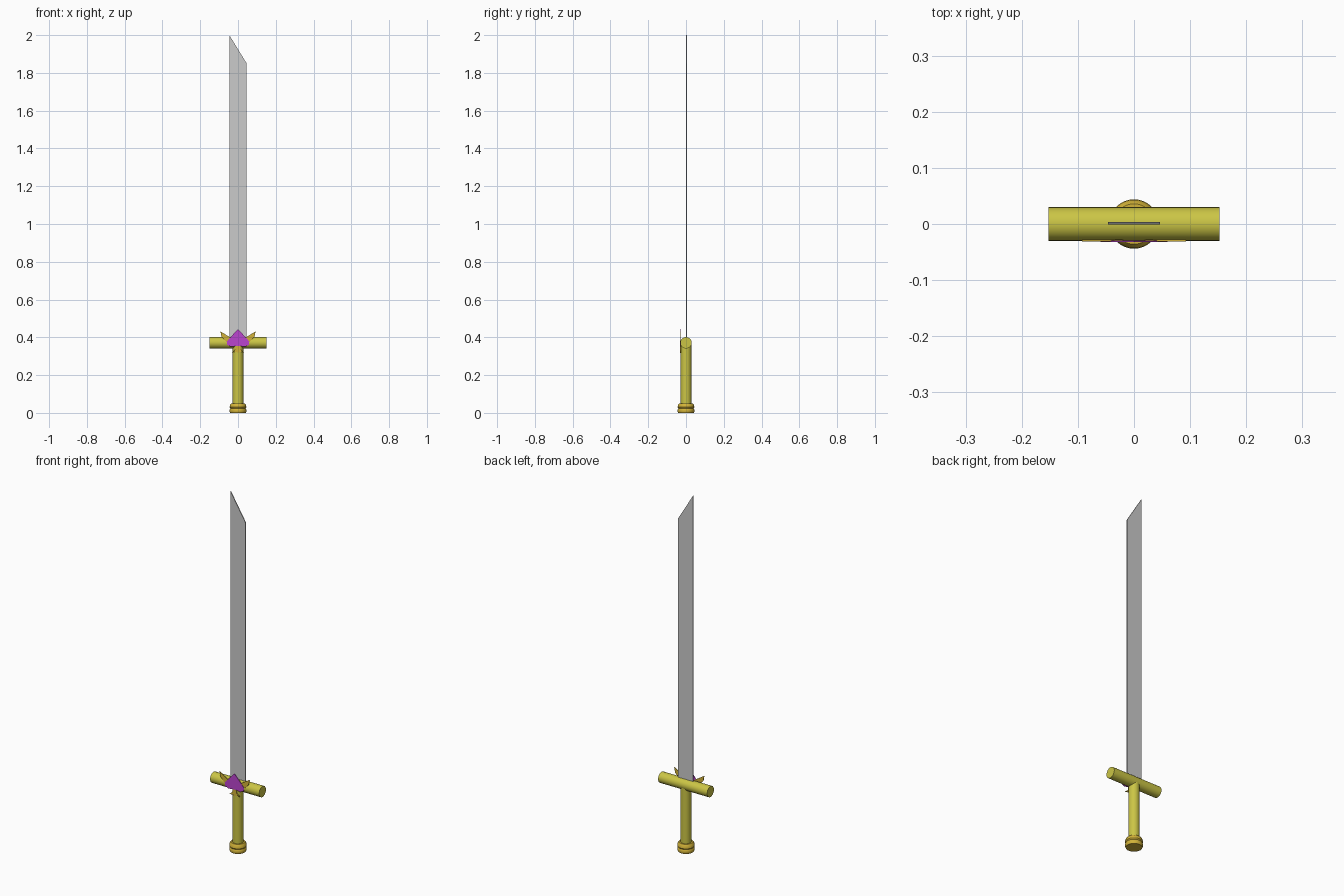
import bpy, bmesh, math
from mathutils import Matrix

if "Cube" in bpy.data.objects:
    bpy.data.objects.remove(bpy.data.objects["Cube"])


def material(name, color):
    m = bpy.data.materials.new(name)
    m.diffuse_color = color
    m.use_nodes = True
    m.node_tree.nodes["Principled BSDF"].inputs["Base Color"].default_value = m.diffuse_color
    return m


GOLD = material("gold", (0.60, 0.56, 0.06, 1))
AMBER = material("amber", (0.65, 0.45, 0.04, 1))
PURPLE = material("purple", (0.50, 0.06, 0.62, 1))


def finish(bm, name, mat=None, smooth=False):
    bmesh.ops.recalc_face_normals(bm, faces=bm.faces)
    mesh = bpy.data.meshes.new(name)
    bm.to_mesh(mesh)
    bm.free()
    ob = bpy.data.objects.new(name, mesh)
    bpy.context.collection.objects.link(ob)
    if mat:
        mesh.materials.append(mat)
    if smooth:
        bpy.ops.object.select_all(action='DESELECT')
        ob.select_set(True)
        bpy.context.view_layer.objects.active = ob
        bpy.ops.object.shade_smooth_by_angle(angle=math.radians(35))
    return ob


def plate(name, outline, y0, y1, mat=None):
    """Extrude an x/z outline from y0 to y1."""
    bm = bmesh.new()
    face = bm.faces.new([bm.verts.new((x, y0, z)) for x, z in outline])
    ext = bmesh.ops.extrude_face_region(bm, geom=[face])
    for v in ext["geom"]:
        if isinstance(v, bmesh.types.BMVert):
            v.co.y = y1
    return finish(bm, name, mat)


def lathe(name, profile, mat, sides=32):
    """Closed solid of revolution about z from (radius, z) pairs."""
    bm = bmesh.new()
    rings = [[bm.verts.new((r * math.cos(2 * math.pi * i / sides),
                            r * math.sin(2 * math.pi * i / sides), z))
              for i in range(sides)] for r, z in profile]
    for a, b in zip(rings, rings[1:]):
        for i in range(sides):
            j = (i + 1) % sides
            bm.faces.new((a[i], a[j], b[j], b[i]))
    bm.faces.new(rings[0])
    bm.faces.new(rings[-1])
    return finish(bm, name, mat, True)


def mirrored(half):
    """Right half of an outline (top to bottom) completed across x = 0."""
    return half + [(-x, z) for x, z in reversed(half) if x > 0]


# Blade with slanted tip
plate("blade", [(-0.046, 0.37), (0.046, 0.37), (0.046, 1.85), (-0.046, 2.0)],
      -0.001, 0.004)

# Grip and stepped pommel
lathe("grip", [(0.028, 0.04), (0.028, 0.36)], GOLD)
lathe("pommel", [(0.041, 0.0), (0.044, 0.006), (0.044, 0.018), (0.040, 0.024),
                 (0.044, 0.030), (0.043, 0.042), (0.036, 0.051)], AMBER)

# Round crossguard along x
bm = bmesh.new()
bmesh.ops.create_cone(bm, cap_ends=True, segments=32, radius1=0.03, radius2=0.03,
                      depth=0.304, matrix=Matrix.Translation((0, 0, 0.371))
                      @ Matrix.Rotation(math.pi / 2, 4, 'Y'))
finish(bm, "crossguard", GOLD, True)

# Front emblem: purple spade, flared stem, side leaves
plate("emblem", mirrored([(0, 0.443), (0.022, 0.420), (0.060, 0.378),
                          (0.057, 0.360), (0.035, 0.350), (0.012, 0.354)]),
      -0.0325, -0.029, PURPLE)
plate("emblem_stem", mirrored([(0.010, 0.358), (0.014, 0.336), (0.032, 0.320),
                               (0.010, 0.324), (0, 0.316)]),
      -0.0315, -0.027, AMBER)
for side, label in ((-1, "left"), (1, "right")):
    plate("leaf_" + label, [(side * x, z) for x, z in
                            [(0.020, 0.385), (0.055, 0.408), (0.093, 0.432),
                             (0.087, 0.402), (0.060, 0.375), (0.030, 0.365)]],
          -0.031, -0.028, AMBER)
